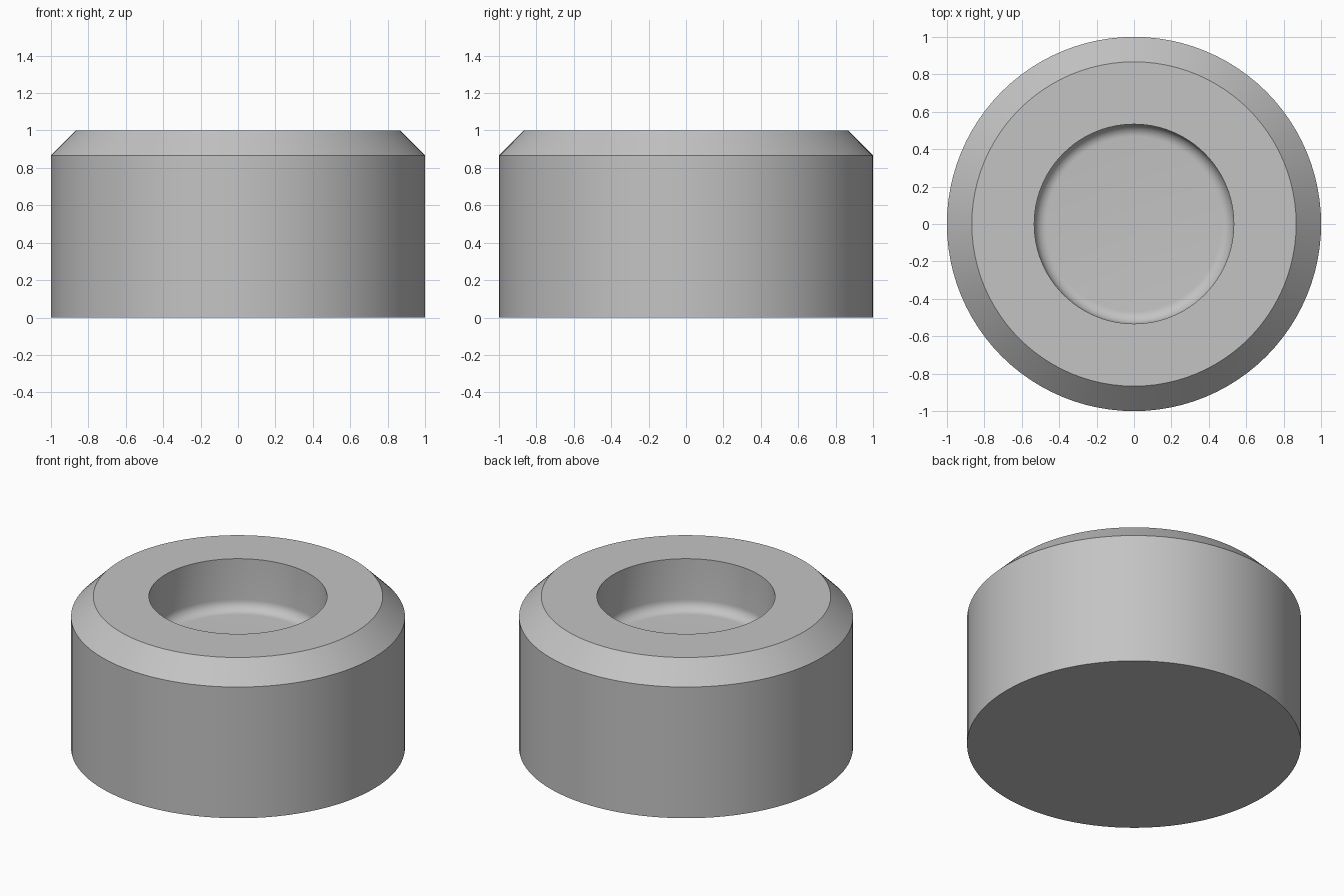
import bpy, bmesh, math

if "Cube" in bpy.data.objects:
    bpy.data.objects.remove(bpy.data.objects["Cube"])

SEGMENTS = 96
UNIT = 1 / 15          # outer radius is 15 units
FILLET_STEPS = 8

grey = bpy.data.materials.new("plain_grey")
grey.diffuse_color = (0.55, 0.55, 0.55, 1)
grey.use_nodes = True
grey.node_tree.nodes["Principled BSDF"].inputs["Base Color"].default_value = grey.diffuse_color

# Half profile: base edge, chamfered shoulder, pocket mouth, rounded pocket floor
profile = [(15, 0), (15, 13), (13, 15), (8, 15)]
floor_z, fillet = 9.95, 1
for i in range(FILLET_STEPS + 1):
    a = math.pi / 2 * i / FILLET_STEPS
    profile.append((8 - fillet + fillet * math.cos(a),
                    floor_z + fillet - fillet * math.sin(a)))

# Revolve the profile, then cap the base and the pocket floor
bm = bmesh.new()
rings = []
for r, z in profile:
    rings.append([bm.verts.new((r * UNIT * math.cos(t), r * UNIT * math.sin(t), z * UNIT))
                  for t in (2 * math.pi * k / SEGMENTS for k in range(SEGMENTS))])
for low, high in zip(rings, rings[1:]):
    for k in range(SEGMENTS):
        n = (k + 1) % SEGMENTS
        bm.faces.new((low[k], low[n], high[n], high[k]))
bm.faces.new(rings[0][::-1])
bm.faces.new(rings[-1])
bmesh.ops.recalc_face_normals(bm, faces=bm.faces)

mesh = bpy.data.meshes.new("round_foot")
bm.to_mesh(mesh)
bm.free()
mesh.materials.append(grey)
foot = bpy.data.objects.new("round_foot", mesh)
bpy.context.collection.objects.link(foot)

# Smooth the round walls and keep the chamfer and rim edges sharp
bpy.context.view_layer.objects.active = foot
foot.select_set(True)
bpy.ops.object.shade_smooth_by_angle(angle=math.radians(30))
